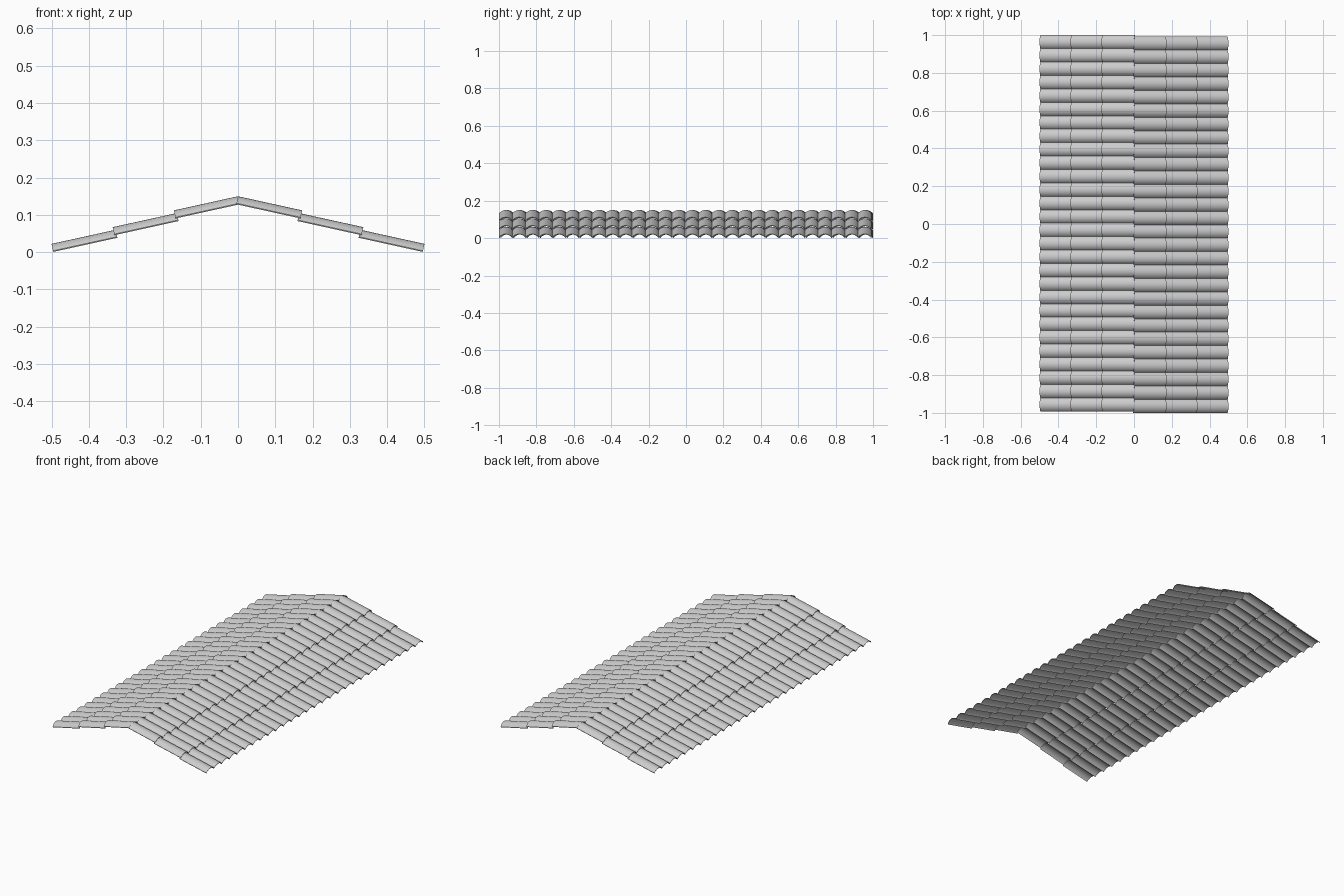
import bpy, bmesh, math
from mathutils import Vector

if "Cube" in bpy.data.objects:
    bpy.data.objects.remove(bpy.data.objects["Cube"])

COLUMNS, PITCH = 28, 0.0711
WIDTH, RISE, THICK = 0.0722, 0.019, 0.003
SLOPE = 0.22
RUN = 0.172          # horizontal length of one tile
SEGS = 10

along = Vector((1, 0, SLOPE)).normalized()
normal = Vector((-SLOPE, 0, 1)).normalized()


def arch(width, rise, drop):
    """Circular-arc cross-section: (across, height below crown)."""
    r = (width ** 2 / 4 + rise ** 2) / (2 * rise)
    half = math.asin(width / 2 / r)
    pts = []
    for i in range(SEGS + 1):
        a = -half + 2 * half * i / SEGS
        pts.append((r * math.sin(a), r * math.cos(a) - r - drop))
    return pts


def tile_row(name, crown, turn):
    """One course of barrel tiles; crown is the top of the eave-side end."""
    bm = bmesh.new()
    section = arch(WIDTH, RISE, 0) + arch(WIDTH - 0.002, RISE, THICK)[::-1]
    length = RUN * math.sqrt(1 + SLOPE ** 2)
    y0 = 1 - WIDTH / 2 - (COLUMNS - 1) * PITCH
    rings = []
    for d in (0, length):
        rings.append([bm.verts.new(Vector(crown) + along * d + normal * h
                                   + Vector((0, y0 + y, 0))) for y, h in section])
    n = len(section)
    for i in range(n):
        j = (i + 1) % n
        bm.faces.new((rings[0][i], rings[0][j], rings[1][j], rings[1][i]))
    # End faces as strips across the thickness
    for ring in rings:
        for i in range(SEGS):
            bm.faces.new((ring[i], ring[i + 1], ring[n - 2 - i], ring[n - 1 - i]))
    bmesh.ops.recalc_face_normals(bm, faces=bm.faces)
    mesh = bpy.data.meshes.new(name)
    bm.to_mesh(mesh)
    bm.free()
    ob = bpy.data.objects.new(name, mesh)
    bpy.context.collection.objects.link(ob)
    ob.rotation_euler.z = turn
    # Repeat the tile along the ridge
    arr = ob.modifiers.new("columns", 'ARRAY')
    arr.count = COLUMNS
    arr.use_relative_offset = False
    arr.use_constant_offset = True
    arr.constant_offset_displace = (0, PITCH, 0)
    bpy.ops.object.select_all(action='DESELECT')
    ob.select_set(True)
    bpy.context.view_layer.objects.active = ob
    bpy.ops.object.shade_smooth_by_angle(angle=math.radians(35))


# Three overlapping courses per slope; the second slope is turned half round
for side, turn in (("left", 0), ("right", math.pi)):
    for row, crown in (("eave", (-0.5, 0, 0.0222)),
                       ("middle", (-0.336, 0, 0.067)),
                       ("ridge", (-0.172, 0, 0.112))):
        tile_row(f"{side}_{row}_tiles", crown, turn)
